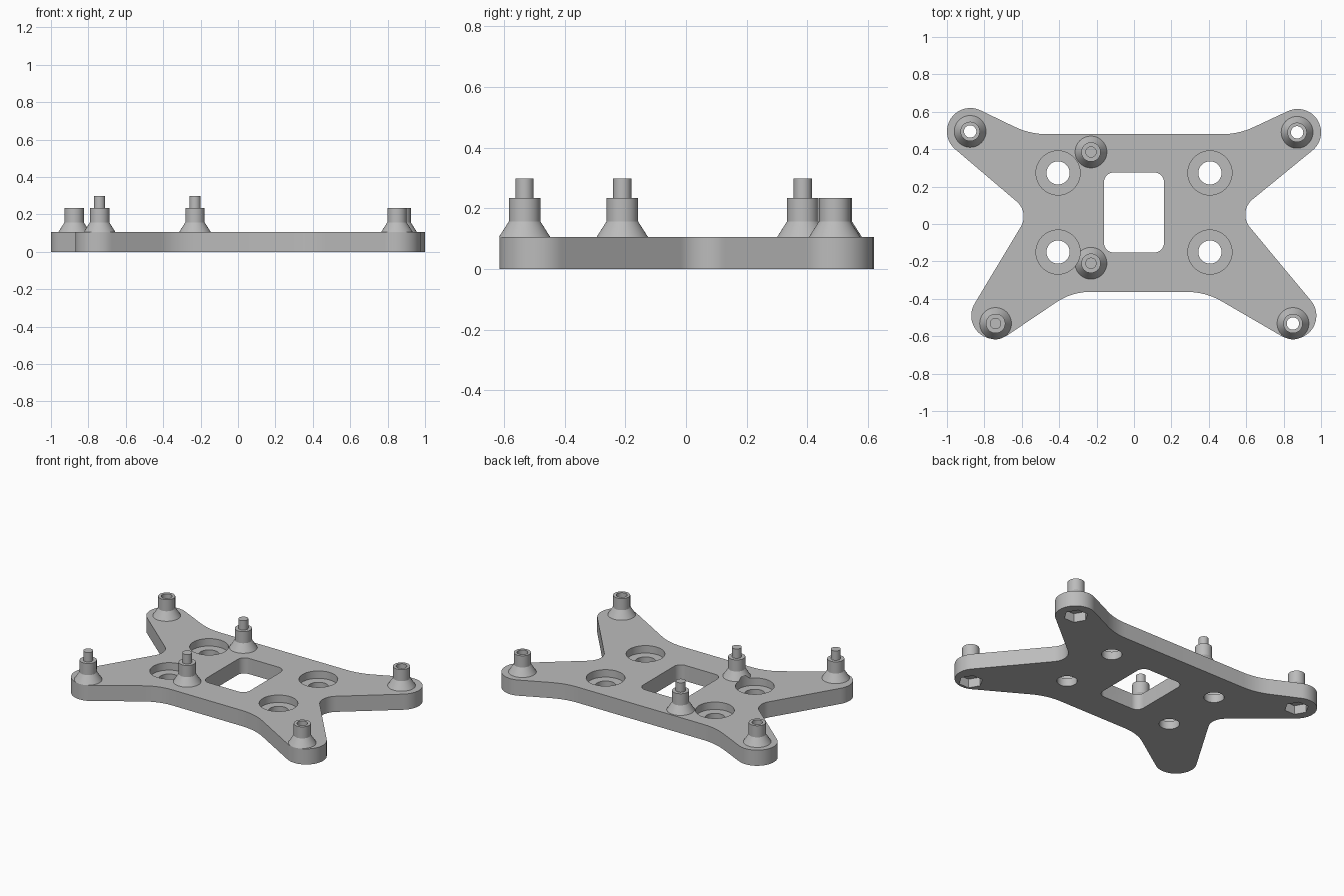
import bpy, bmesh
from math import sin, cos, asin, atan2, hypot, pi, tau, ceil, radians

if "Cube" in bpy.data.objects:
    bpy.data.objects.remove(bpy.data.objects["Cube"])

grey = bpy.data.materials.new("plain grey")
grey.use_nodes = True
colour = (0.5, 0.5, 0.5, 1)
grey.diffuse_color = colour
grey.node_tree.nodes["Principled BSDF"].inputs["Base Color"].default_value = colour

THICK = 0.105
BORE_FLOOR = 0.055
NUT_DEPTH = 0.06


def finish(name, bm):
    bmesh.ops.recalc_face_normals(bm, faces=bm.faces)
    mesh = bpy.data.meshes.new(name)
    bm.to_mesh(mesh)
    bm.free()
    obj = bpy.data.objects.new(name, mesh)
    mesh.materials.append(grey)
    bpy.context.collection.objects.link(obj)
    return obj


def belt(circles):
    """Outline running counterclockwise round circles (x, y, r); r < 0 is a concave fillet."""
    count = len(circles)
    angles = []
    for i, (x, y, r) in enumerate(circles):
        x2, y2, r2 = circles[(i + 1) % count]
        dx, dy = x2 - x, y2 - y
        angles.append(atan2(dy, dx) - asin((r2 - r) / hypot(dx, dy)))
    points = []
    for i, (x, y, r) in enumerate(circles):
        start = angles[i - 1]
        turn = (angles[i] - start) % tau
        if r < 0:
            turn -= tau
        steps = max(4, ceil(abs(turn) / radians(6)))
        for k in range(steps + 1):
            a = start + turn * k / steps
            points.append((x + r * sin(a), y - r * cos(a)))
    return points


def prism(name, points, z0, z1):
    bm = bmesh.new()
    face = bm.faces.new([bm.verts.new((x, y, z0)) for x, y in points])
    side = bmesh.ops.extrude_face_region(bm, geom=[face])["geom"]
    verts = [g for g in side if isinstance(g, bmesh.types.BMVert)]
    bmesh.ops.translate(bm, verts=verts, vec=(0, 0, z1 - z0))
    return finish(name, bm)


def disc(x, y, r, sides=48):
    return [(x + r * cos(tau * k / sides), y + r * sin(tau * k / sides)) for k in range(sides)]


def lathe(name, x, y, profile):
    bm = bmesh.new()
    verts = [bm.verts.new((r, 0, z)) for r, z in profile]
    edges = [bm.edges.new(pair) for pair in zip(verts, verts[1:])]
    bmesh.ops.spin(bm, geom=verts + edges, axis=(0, 0, 1), cent=(0, 0, 0),
                   angle=tau, steps=48, use_duplicate=False)
    bmesh.ops.remove_doubles(bm, verts=bm.verts, dist=0.0001)
    bmesh.ops.translate(bm, verts=bm.verts, vec=(x, y, 0))
    return finish(name, bm)


def cut(obj, cutter):
    cutter.hide_render = True
    mod = obj.modifiers.new("cut", "BOOLEAN")
    mod.operation = "DIFFERENCE"
    mod.solver = "EXACT"
    mod.object = cutter
    bpy.context.view_layer.objects.active = obj
    bpy.ops.object.modifier_apply(modifier=mod.name)
    bpy.data.objects.remove(cutter)


# Four-armed base plate
plate = prism("base_plate", belt([
    (0.85, -0.49, 0.125),      # front left arm
    (0.70, 0.05, -0.105),      # left waist
    (0.875, 0.49, 0.125),      # back left arm
    (0.47, 0.88, -0.40),
    (-0.465, 0.88, -0.40),
    (-0.875, 0.495, 0.125),    # back right arm
    (-0.695, 0.04, -0.105),    # right waist
    (-0.745, -0.49, 0.125),    # front right arm
    (-0.235, -0.683, -0.32),
    (0.283, -0.733, -0.37),
]), 0, THICK)

# Rounded central window
window = [(sx * 0.11, 0.0615 + sy * 0.1635, 0.05)
          for sx, sy in ((1, -1), (1, 1), (-1, 1), (-1, -1))]
cut(plate, prism("window_cutter", belt(window), -0.1, 0.2))

# Counterbored screw holes
screw_holes = [(x, y) for x in (-0.406, 0.406) for y in (-0.15, 0.273)]
for x, y in screw_holes:
    cut(plate, prism("bore_cutter", disc(x, y, 0.118), BORE_FLOOR, 0.4))
    cut(plate, prism("hole_cutter", disc(x, y, 0.062), -0.1, 0.2))

# Standoffs: flared foot, then a collar with either a bore or a pin
flare = [(0.085, THICK), (0.052, 0.157), (0.052, 0.235)]
hollow = [(0.033, THICK)] + flare + [(0.033, 0.235), (0.033, THICK)]
pinned = [(0, THICK)] + flare + [(0.03, 0.235), (0.03, 0.298), (0, 0.298)]

posts = []
for name, x, y in (("back_left", 0.872, 0.49), ("back_right", -0.876, 0.495),
                   ("front_left", 0.85, -0.532)):
    posts.append(lathe(name + "_hollow_standoff", x, y, hollow))
    # Through hole and hexagonal nut pocket underneath
    cut(plate, prism("bolt_cutter", disc(x, y, 0.033), -0.1, 0.2))
    cut(plate, prism("nut_cutter", disc(x, y, 0.075, 6), -0.1, NUT_DEPTH))

for name, x, y in (("front_right", -0.74, -0.532), ("inner_back", -0.23, 0.385),
                   ("inner_front", -0.23, -0.21)):
    posts.append(lathe(name + "_pin_standoff", x, y, pinned))

# The inner front foot is trimmed where it meets the counterbore
cut(posts[-1], prism("foot_cutter", disc(*screw_holes[0], 0.118), BORE_FLOOR, 0.4))

# Smooth round walls, crisp edges
bpy.ops.object.select_all(action="DESELECT")
for obj in [plate] + posts:
    obj.select_set(True)
bpy.context.view_layer.objects.active = plate
bpy.ops.object.shade_smooth_by_angle(angle=radians(25))
